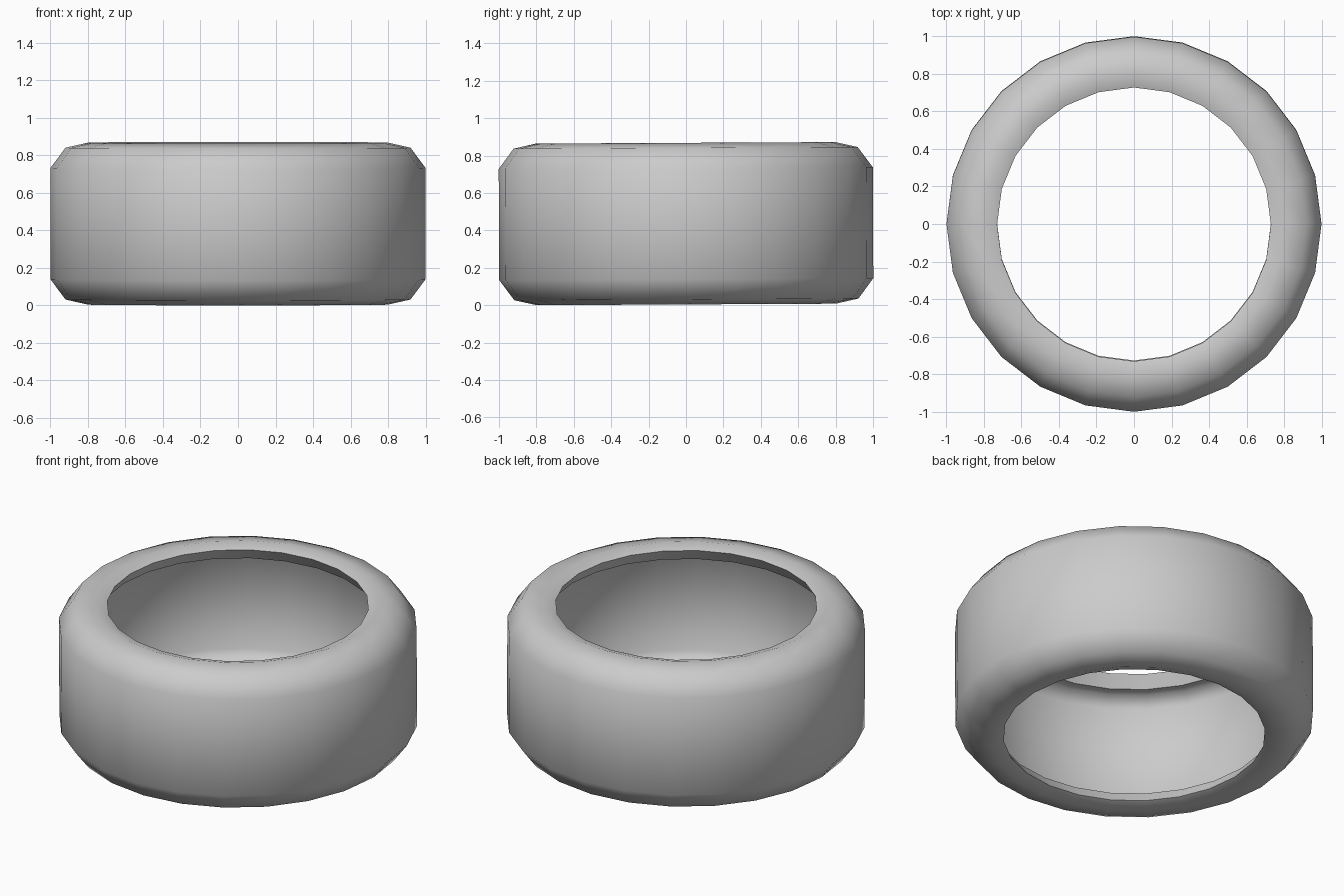
import bpy, bmesh, math
from mathutils import Vector, Matrix

if "Cube" in bpy.data.objects:
    bpy.data.objects.remove(bpy.data.objects["Cube"])

SEGMENTS = 24
MID = 0.433

# Upper half of the tyre cross-section (radius, height above mid-plane)
outer = [(1.0, 0.297), (0.92, 0.405), (0.80, 0.432), (0.73, 0.408)]
inner = [(0.776, 0.335), (0.85, 0.34), (0.90, 0.28)]
half = outer + inner
profile = half + [(r, -z) for r, z in reversed(half)]

# Revolve the closed hollow section into a ring
bm = bmesh.new()
rings = []
for i in range(SEGMENTS):
    a = 2 * math.pi * i / SEGMENTS
    rings.append([bm.verts.new((r * math.cos(a), r * math.sin(a), z)) for r, z in profile])
n = len(profile)
for i in range(SEGMENTS):
    p, q = rings[i], rings[(i + 1) % SEGMENTS]
    for j in range(n):
        k = (j + 1) % n
        bm.faces.new((p[j], q[j], q[k], p[k]))
bmesh.ops.recalc_face_normals(bm, faces=bm.faces)

# Very slight tilt, then stand on the ground
bmesh.ops.transform(bm, matrix=Matrix.Rotation(0.005, 4, 'X'), verts=bm.verts)
low = min(v.co.z for v in bm.verts)
bmesh.ops.translate(bm, vec=Vector((0, 0, -low)), verts=bm.verts)

mesh = bpy.data.meshes.new("tyre")
bm.to_mesh(mesh)
bm.free()
tyre = bpy.data.objects.new("tyre", mesh)
bpy.context.collection.objects.link(tyre)

# Smooth tread and shoulders, sharp bead lips
bpy.context.view_layer.objects.active = tyre
tyre.select_set(True)
bpy.ops.object.shade_smooth_by_angle(angle=math.radians(60))
